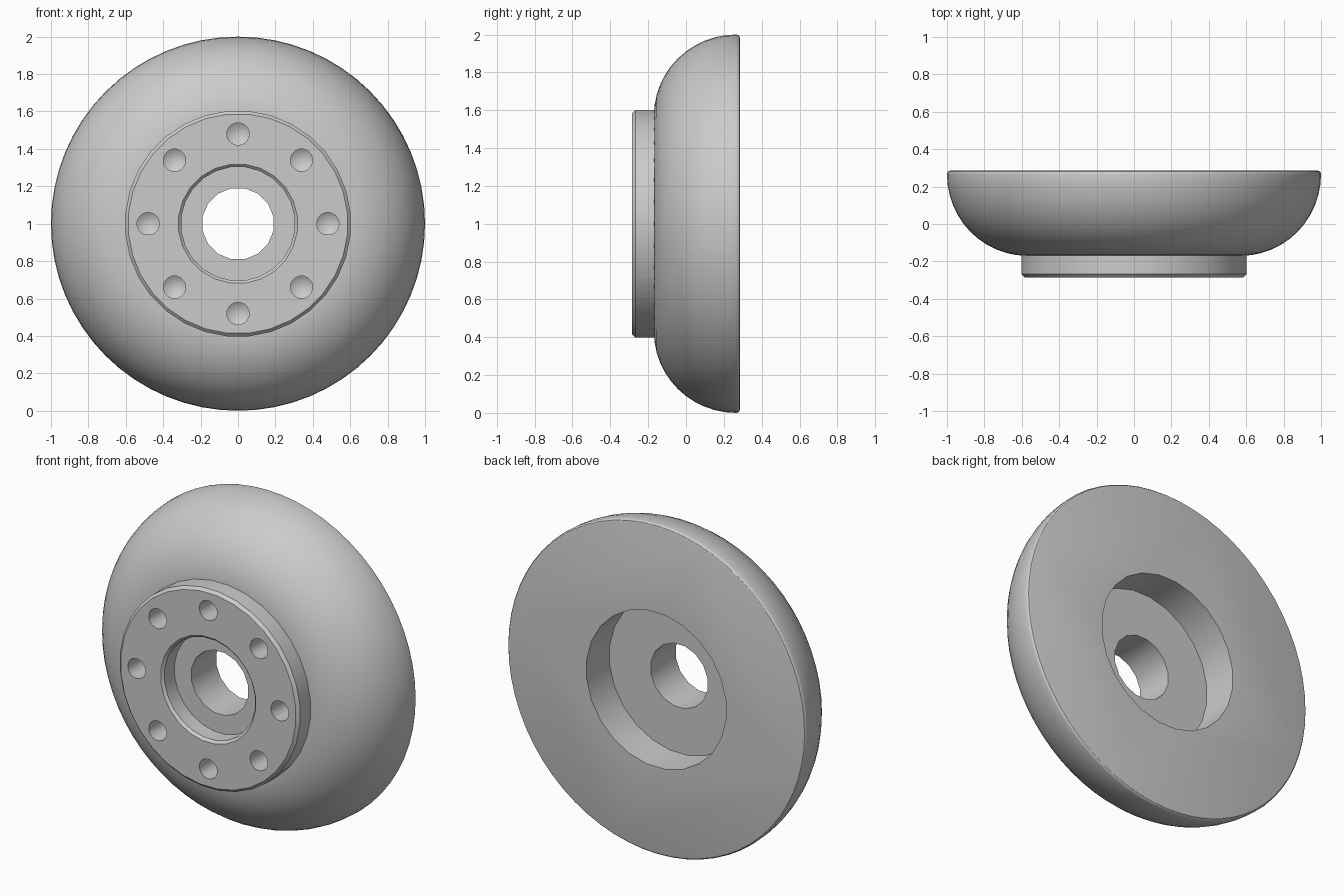
import bpy, bmesh
from math import sin, cos, pi, radians

if "Cube" in bpy.data.objects:
    bpy.data.objects.remove(bpy.data.objects["Cube"])


def lathe(name, profile, sides, cx=0.0, cz=1.0, half_step=True):
    """Solid of revolution about a y-parallel axis; profile is (radius, y), radius 0 = pole."""
    bm = bmesh.new()
    off = pi / sides if half_step else 0.0
    rings = []
    for r, y in profile:
        if r == 0:
            rings.append([bm.verts.new((cx, y, cz))] * sides)
        else:
            rings.append([bm.verts.new((cx + r * sin(off + 2 * pi * i / sides), y,
                                        cz + r * cos(off + 2 * pi * i / sides)))
                          for i in range(sides)])
    for a, b in zip(rings, rings[1:]):
        for i in range(sides):
            j = (i + 1) % sides
            quad = []
            for v in (a[i], a[j], b[j], b[i]):
                if v not in quad:
                    quad.append(v)
            bm.faces.new(quad)
    # flat caps where the profile does not end in a pole
    for ring, (r, _) in ((rings[0], profile[0]), (rings[-1], profile[-1])):
        if r > 0:
            bm.faces.new(ring)
    bmesh.ops.recalc_face_normals(bm, faces=bm.faces[:])
    mesh = bpy.data.meshes.new(name)
    bm.to_mesh(mesh)
    bm.free()
    obj = bpy.data.objects.new(name, mesh)
    bpy.context.collection.objects.link(obj)
    return obj


def combine(target, tool, operation):
    """Apply a boolean and discard the tool object."""
    tool.hide_render = True
    bpy.ops.object.select_all(action='DESELECT')
    bpy.context.view_layer.objects.active = target
    target.select_set(True)
    mod = target.modifiers.new("bool", 'BOOLEAN')
    mod.operation, mod.solver, mod.object = operation, 'EXACT', tool
    bpy.ops.object.modifier_apply(modifier=mod.name)
    bpy.data.objects.remove(tool)


# Domed body: quarter-round side with a small rounded back edge
dome = [(0.57 + 0.43 * sin(pi / 2 * i / 12), 0.265 - 0.435 * cos(pi / 2 * i / 12))
        for i in range(13)]
dome += [(0.998, 0.275), (0.992, 0.282), (0.982, 0.285)]
wheel = lathe("wheel_hub", dome, 64, half_step=False)

# Raised mounting boss with chamfered rim
combine(wheel, lathe("boss", [(0.605, -0.05), (0.605, -0.268), (0.588, -0.285)], 32), 'UNION')

# Front recess with chamfered lip, back recess, through bore
combine(wheel, lathe("front_recess", [(0.335, -0.30), (0.305, -0.27), (0.305, -0.175)], 24),
        'DIFFERENCE')
combine(wheel, lathe("back_recess", [(0.47, 0.35), (0.47, 0.065)], 24), 'DIFFERENCE')
combine(wheel, lathe("bore", [(0.193, -0.4), (0.193, 0.4)], 16), 'DIFFERENCE')

# Ring of eight drilled bolt holes with conical bottoms
for k in range(8):
    a = 2 * pi * k / 8
    hole = lathe("bolt_hole", [(0.06, -0.35), (0.06, -0.15), (0, -0.11)], 16,
                 cx=0.48 * sin(a), cz=1 + 0.48 * cos(a))
    combine(wheel, hole, 'DIFFERENCE')

bpy.ops.object.shade_smooth_by_angle(angle=radians(30))
